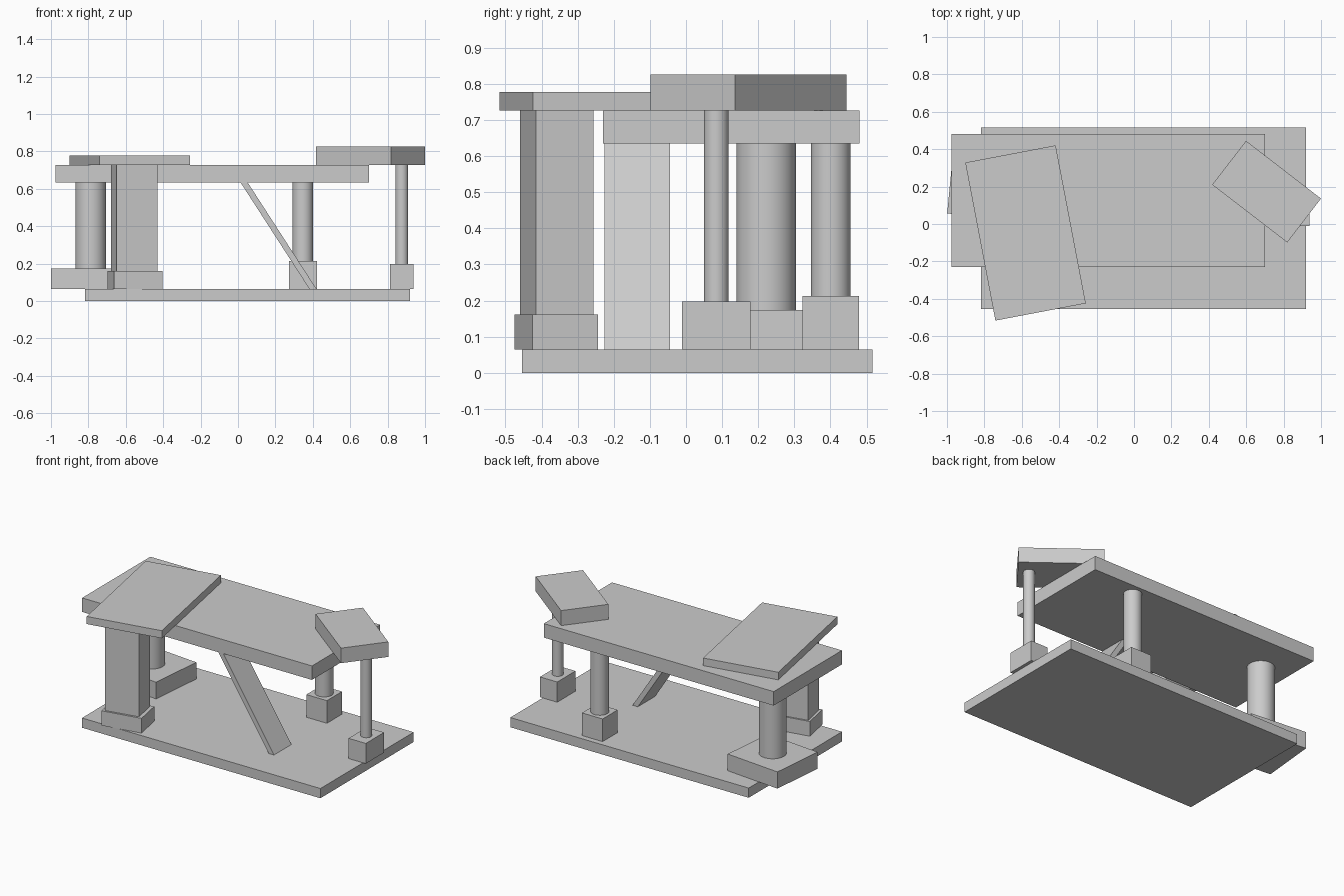
import bpy
import bmesh
from math import radians
from mathutils import Matrix

if "Cube" in bpy.data.objects:
    bpy.data.objects.remove(bpy.data.objects["Cube"])

BASE_TOP = 0.064    # top of ground plate
DECK_LOW = 0.635    # underside of main deck
DECK_TOP = 0.727    # top of main deck


def finish(name, bm):
    mesh = bpy.data.meshes.new(name)
    bmesh.ops.recalc_face_normals(bm, faces=bm.faces)
    bm.to_mesh(mesh)
    bm.free()
    obj = bpy.data.objects.new(name, mesh)
    bpy.context.collection.objects.link(obj)
    return obj


def block(name, center, size, z0, z1, turn=0):
    bm = bmesh.new()
    bmesh.ops.create_cube(bm, size=1, matrix=Matrix.Diagonal((*size, z1 - z0, 1)))
    obj = finish(name, bm)
    obj.location = (*center, (z0 + z1) / 2)
    obj.rotation_euler.z = radians(turn)
    return obj


def column(name, center, radius, z0, z1):
    bpy.ops.mesh.primitive_cylinder_add(
        vertices=48, radius=radius, depth=z1 - z0,
        location=(*center, (z0 + z1) / 2))
    obj = bpy.context.object
    obj.name = name
    bpy.ops.object.shade_smooth_by_angle()
    return obj


# Ground plate and main deck
block("ground_plate", (0.05, 0.031), (1.737, 0.971), 0, BASE_TOP)
block("main_deck", (-0.1375, 0.125), (1.675, 0.71), DECK_LOW, DECK_TOP)

# Turned slabs resting on the deck
block("left_slab", (-0.58, -0.048), (0.492, 0.86), DECK_TOP, 0.777, 10.8)
block("right_slab", (0.709, 0.173), (0.506, 0.296), DECK_TOP, 0.826, -37.6)

# Square pillar and its foot under the left slab
block("left_pillar", (-0.555, -0.358), (0.223, 0.163), 0.161, DECK_TOP, 11.3)
block("left_pillar_foot", (-0.551, -0.359), (0.262, 0.186), BASE_TOP, 0.161, 10.8)

# Round columns with block feet: name, centre, radius, top, foot size, foot top, turn
for name, center, radius, top, foot, foot_top, turn in (
    ("back_left", (-0.787, 0.222), 0.0825, DECK_LOW, (0.39, 0.37), 0.174, -5.5),
    ("back_middle", (0.347, 0.401), 0.055, DECK_LOW, (0.15, 0.157), 0.213, 0),
    ("right", (0.876, 0.084), 0.034, DECK_TOP, (0.126, 0.19), 0.197, 0),
):
    column(name + "_column", center, radius, foot_top, top)
    block(name + "_foot", center, foot, BASE_TOP, foot_top, turn)

# Diagonal strut: slanted profile extruded along y
bm = bmesh.new()
profile = ((0.382, BASE_TOP), (0.42, BASE_TOP), (0.051, DECK_LOW), (0.013, DECK_LOW))
face = bm.faces.new([bm.verts.new((x, -0.226, z)) for x, z in profile])
ext = bmesh.ops.extrude_face_region(bm, geom=[face])
bmesh.ops.translate(bm, vec=(0, 0.182, 0),
                    verts=[v for v in ext["geom"] if isinstance(v, bmesh.types.BMVert)])
finish("diagonal_strut", bm)
